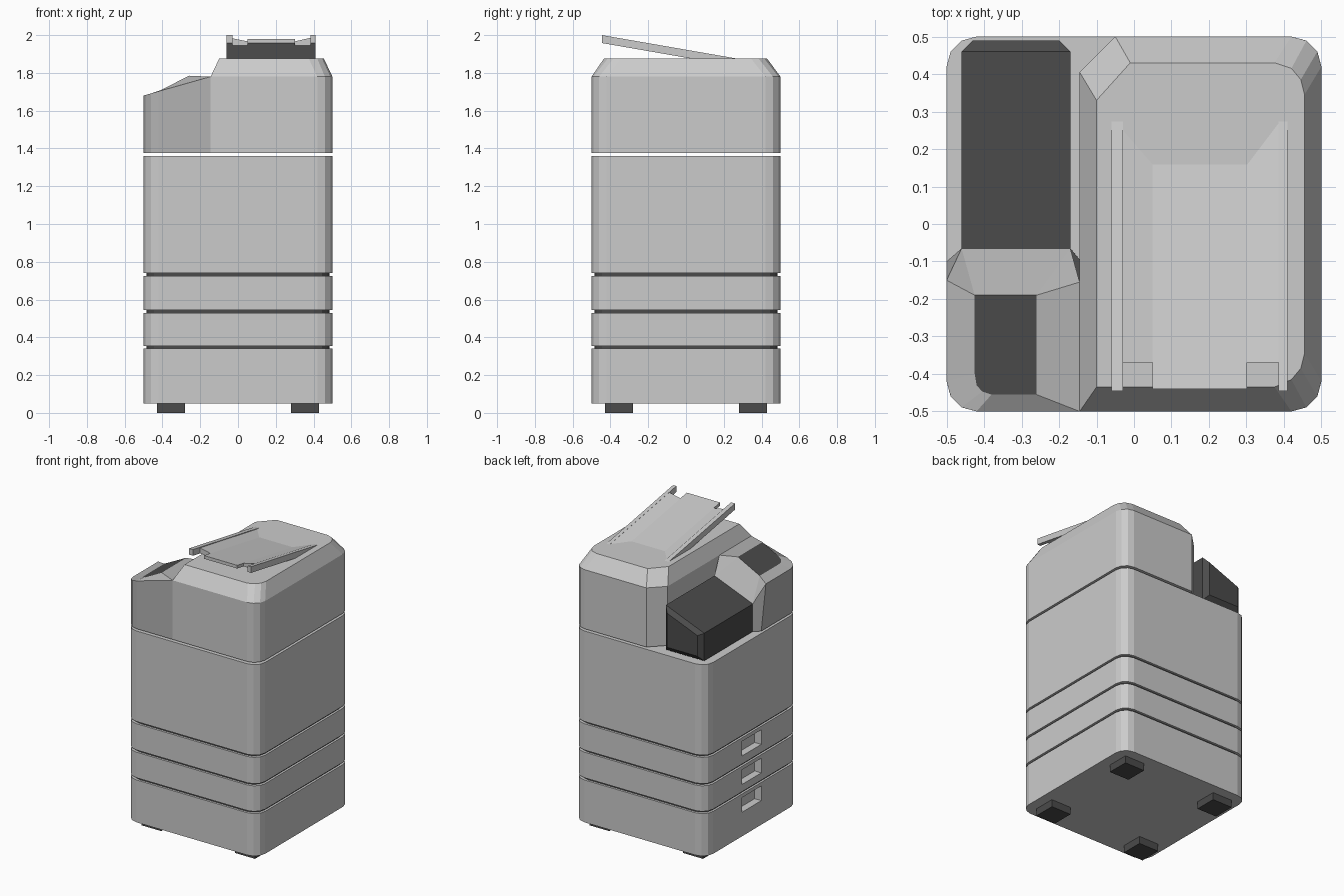
import bpy, bmesh, math

if "Cube" in bpy.data.objects:
    bpy.data.objects.remove(bpy.data.objects["Cube"])

dark = bpy.data.materials.new("dark_plastic")
dark.diffuse_color = (0.07, 0.07, 0.07, 1)
dark.use_nodes = True
dark.node_tree.nodes["Principled BSDF"].inputs["Base Color"].default_value = dark.diffuse_color
grey = bpy.data.materials.new("grey_plastic")
grey.diffuse_color = (0.45, 0.45, 0.45, 1)
grey.use_nodes = True
grey.node_tree.nodes["Principled BSDF"].inputs["Base Color"].default_value = grey.diffuse_color


def loft(name, rings, mat=None, cap_mat=None):
    """Solid through stacked rings of 3D points, capped at both ends."""
    bm = bmesh.new()
    loops = [[bm.verts.new(p) for p in r] for r in rings]
    n = len(loops[0])
    bm.faces.new(loops[0][::-1])
    top = bm.faces.new(loops[-1])
    for a, b in zip(loops, loops[1:]):
        for i in range(n):
            j = (i + 1) % n
            bm.faces.new((a[i], a[j], b[j], b[i]))
    if cap_mat:
        top.material_index = 1
    bmesh.ops.remove_doubles(bm, verts=bm.verts, dist=1e-5)
    bmesh.ops.recalc_face_normals(bm, faces=bm.faces)
    me = bpy.data.meshes.new(name)
    bm.to_mesh(me)
    bm.free()
    ob = bpy.data.objects.new(name, me)
    bpy.context.collection.objects.link(ob)
    for m in (mat, cap_mat):
        if m:
            me.materials.append(m)
    return ob


def at(pts, z):
    return [(x, y, z) for x, y in pts]


def rounded(h, r=0.08, seg=3):
    """Rounded square outline of half width h."""
    pts = []
    for k, (sx, sy) in enumerate(((1, 1), (-1, 1), (-1, -1), (1, -1))):
        for i in range(seg + 1):
            a = math.radians(90 * k + 90 * i / seg)
            pts.append((sx * (h - r) + r * math.cos(a), sy * (h - r) + r * math.sin(a)))
    return pts


def prism(name, pts, z0, z1, mat=None):
    return loft(name, [at(pts, z0), at(pts, z1)], mat)


def box(name, x0, x1, y0, y1, z0, z1, mat=None):
    return prism(name, [(x0, y0), (x1, y0), (x1, y1), (x0, y1)], z0, z1, mat)


# Feet
for sx in (-1, 1):
    for sy in (-1, 1):
        cx, cy = sx * 0.355, sy * 0.355
        box("foot", cx - 0.075, cx + 0.075, cy - 0.075, cy + 0.075, 0, 0.055, dark)

# Paper drawers with a grip recess on the left side, and dark seams between
levels = [(0.05, 0.34), (0.355, 0.53), (0.545, 0.725)]
for z0, z1 in levels:
    drawer = prism("paper_drawer", rounded(0.5), z0, z1)
    cutter = box("grip_cutter", -0.6, -0.45, -0.1, 0.11, z1 - 0.125, z1 - 0.025)
    cutter.hide_render = True
    mod = drawer.modifiers.new("grip", "BOOLEAN")
    mod.operation, mod.solver, mod.object = "DIFFERENCE", "EXACT", cutter
    bpy.context.view_layer.objects.active = drawer
    bpy.ops.object.modifier_apply(modifier="grip")
    bpy.data.objects.remove(cutter)
    prism("drawer_seam", rounded(0.485), z1 - 0.005, z1 + 0.02, dark)

# Main cabinet
prism("main_cabinet", rounded(0.5), 0.74, 1.36)

# Scanner housing with sloped shoulders
base = [(-0.145, -0.5), (0.42, -0.5), (0.46, -0.489), (0.489, -0.46), (0.5, -0.42),
        (0.5, 0.42), (0.489, 0.46), (0.46, 0.489), (0.42, 0.5), (-0.05, 0.5), (-0.145, 0.405)]
roof = [(-0.1, -0.435), (0.375, -0.435), (0.42, -0.415), (0.445, -0.385), (0.455, -0.345),
        (0.455, 0.345), (0.445, 0.385), (0.42, 0.415), (0.375, 0.43), (-0.01, 0.43), (-0.1, 0.33)]
loft("scanner_housing", [at(base, 1.375), at(base, 1.78), at(roof, 1.875)])

# Control console, its top rising to a tilted dark screen
corner = [(-0.145, -0.5), (-0.42, -0.5), (-0.46, -0.489), (-0.489, -0.46), (-0.5, -0.42)]
foot_ring = corner + [(-0.5, -0.1), (-0.46, -0.065), (-0.17, -0.065), (-0.145, -0.095)]
edge = [(x, y, 1.68 + 0.1 * (x + 0.5) / 0.355) for x, y in corner]
edge += [(-0.5, -0.15, 1.68), (-0.46, -0.065, 1.565), (-0.17, -0.065, 1.68), (-0.145, -0.155, 1.78)]
screen = [(-0.26, -0.455), (-0.38, -0.455), (-0.405, -0.447), (-0.42, -0.43), (-0.425, -0.4),
          (-0.425, -0.19), (-0.425, -0.19), (-0.26, -0.19), (-0.26, -0.19)]
screen = [(x, y, 1.70 + 0.515 * (x + 0.425)) for x, y in screen]
loft("control_console", [at(foot_ring, 1.375), edge, screen], grey, dark)


# Dark output unit behind the console, tapered at the back
def section(y, x0, x1, z0, drop):
    return [(x0, y, z0), (x1, y, z0), (x1, y, 1.68 + 0.4 * (x1 + 0.17) - drop),
            (x0, y, 1.68 + 0.4 * (x0 + 0.17) - drop)]


loft("output_unit", [section(-0.07, -0.46, -0.17, 1.375, 0),
                     section(0.46, -0.46, -0.17, 1.375, 0),
                     section(0.49, -0.43, -0.2, 1.41, 0.025)], dark)


# Tilted document tray: side rails, dished plate and front tongue
def slab(name, top, y0, y1):
    rings = []
    for y in (y0, y1):
        z = 2.0 - 0.174 * (y + 0.445)
        rings.append([(x, y, z + o) for x, o in top]
                     + [(top[-1][0], y, z - 0.042), (top[0][0], y, z - 0.042)])
    loft(name, rings)


slab("tray_rail", [(-0.06, 0), (-0.03, 0)], -0.445, 0.29)
slab("tray_rail", [(0.385, 0), (0.41, 0)], -0.445, 0.29)
slab("tray_plate", [(-0.03, -0.004), (0.05, -0.02), (0.302, -0.02), (0.385, -0.001)], -0.37, 0.29)
slab("tray_tongue", [(0.05, -0.02), (0.302, -0.02)], -0.44, -0.37)
